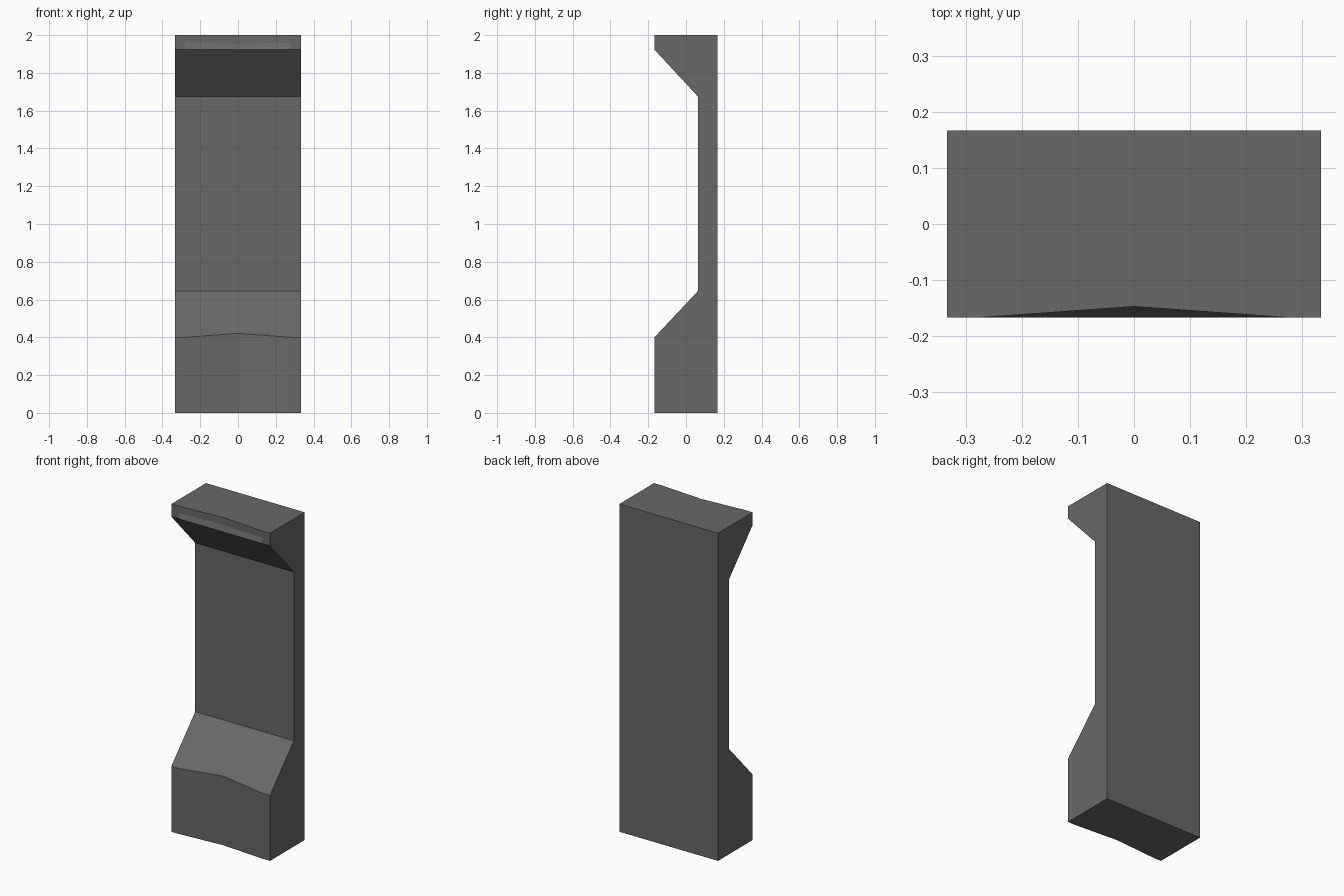
import bpy, bmesh

cube = bpy.data.objects.get("Cube")
if cube:
    bpy.data.objects.remove(cube, do_unlink=True)

# Single dark grey material
grey = bpy.data.materials.new("dark_grey")
grey.use_nodes = True
colour = (0.14, 0.14, 0.14, 1)
grey.diffuse_color = colour
grey.node_tree.nodes["Principled BSDF"].inputs["Base Color"].default_value = colour

HALF_W, HALF_D, HEIGHT = 0.333, 0.167, 2.0
NOTCH_X, NOTCH = 0.28, 0.02
PANEL_Y = 0.063


def section(dent):
    """Side profile (y, z); dent pushes the front faces back."""
    front = -HALF_D + dent
    return [
        (HALF_D, 0), (front, 0),
        (front, 0.4 + dent * 1.07),          # top of the lower block
        (PANEL_Y, 0.645), (PANEL_Y, 1.675),  # recessed panel
        (-HALF_D, 1.923),                    # straight lower edge of the lip
        (front, 1.96 - dent * 0.3),          # dished lip face
        (front, HEIGHT), (HALF_D, HEIGHT),
    ]


# Loft the profile across the width, with a shallow V dent in the middle
bm = bmesh.new()
stations = [(-HALF_W, 0), (-NOTCH_X, 0), (0, NOTCH), (NOTCH_X, 0), (HALF_W, 0)]
rings = [[bm.verts.new((x, y, z)) for y, z in section(d)] for x, d in stations]
for a, b in zip(rings, rings[1:]):
    for i in range(len(a)):
        j = (i + 1) % len(a)
        bm.faces.new((a[i], a[j], b[j], b[i]))
bm.faces.new(rings[0])
bm.faces.new(rings[-1])
bmesh.ops.recalc_face_normals(bm, faces=bm.faces[:])

mesh = bpy.data.meshes.new("wall_panel")
bm.to_mesh(mesh)
bm.free()
mesh.materials.append(grey)
panel = bpy.data.objects.new("wall_panel", mesh)
bpy.context.collection.objects.link(panel)
